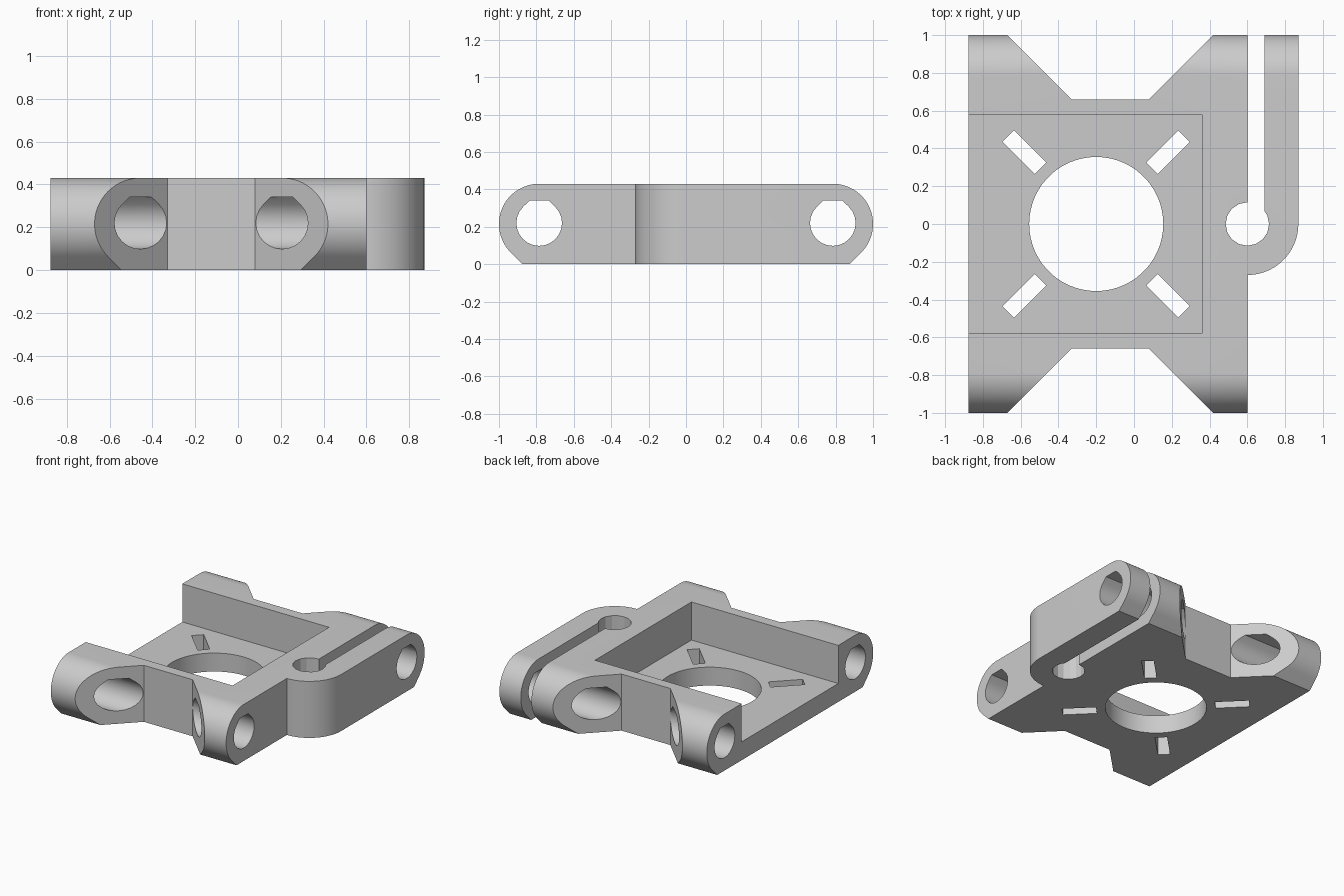
import bpy
import bmesh
from math import cos, sin, radians
from mathutils import Matrix, Vector

default = bpy.data.objects.get("Cube")
if default:
    bpy.data.objects.remove(default, do_unlink=True)

HEIGHT = 0.43
ROD_Y, ROD_Z = 0.785, HEIGHT / 2
CENTRE_X = -0.2

grey = bpy.data.materials.new("light grey plastic")
grey.use_nodes = True
grey.diffuse_color = (0.6, 0.6, 0.6, 1)
grey.node_tree.nodes["Principled BSDF"].inputs["Base Color"].default_value = (0.6, 0.6, 0.6, 1)


def arc(cx, cy, r, start, end, steps):
    angles = [radians(start + (end - start) * i / steps) for i in range(steps + 1)]
    return [(cx + r * cos(a), cy + r * sin(a)) for a in angles]


def prism(name, profile, low, high, axis="Z"):
    """Extrude a flat profile along Z (profile is x, y) or X (profile is y, z)."""
    place = (lambda u, v, w: (u, v, w)) if axis == "Z" else (lambda u, v, w: (w, u, v))
    bm = bmesh.new()
    base = bm.faces.new([bm.verts.new(place(u, v, low)) for u, v in profile])
    grown = bmesh.ops.extrude_face_region(bm, geom=[base])["geom"]
    bmesh.ops.translate(bm, verts=[g for g in grown if isinstance(g, bmesh.types.BMVert)],
                        vec=Vector(place(0, 0, high - low)))
    bmesh.ops.recalc_face_normals(bm, faces=bm.faces)
    mesh = bpy.data.meshes.new(name)
    bm.to_mesh(mesh)
    bm.free()
    mesh.materials.append(grey)
    obj = bpy.data.objects.new(name, mesh)
    bpy.context.scene.collection.objects.link(obj)
    return obj


def rectangle(x0, x1, y0, y1):
    return [(x0, y0), (x1, y0), (x1, y1), (x0, y1)]


# Side profile: round ends with a 45 degree underside
right_end = [(ROD_Y + 0.089, 0)] + arc(ROD_Y, ROD_Z, ROD_Z, -45, 90, 30)
left_end = [(-y, z) for y, z in reversed(right_end)]
carriage = prism("carriage_body", right_end + left_end, -1, 1, "X")

# Plan outline: notched front and back, clamp arm on one side
front_edge = [(-0.875, -1.1), (-0.77, -1.1), (-0.33, -0.66),
              (0.08, -0.66), (0.52, -1.1), (0.6, -1.1)]
back_edge = [(x, -y) for x, y in reversed(front_edge)]
clamp_arm = arc(0.6, 0, 0.27, -90, 0, 24) + [(0.87, 1.1), (0.69, 1.1), (0.69, 0.03), (0.6, 0.03)]
outline = prism("plan_outline", front_edge + clamp_arm + back_edge, -0.2, 0.7)

# Open pocket, central bore and clamp relief hole
cutters = [
    prism("pocket_cutter", rectangle(-1, 0.36, -0.58, 0.58), 0.14, 0.7),
    prism("bore_cutter", arc(CENTRE_X, 0, 0.355, 0, 354, 59), -0.2, 0.7),
    prism("relief_cutter", arc(0.6, 0, 0.115, 0, 337.5, 15), -0.2, 0.7),
]

# Rod holes with a flat-topped teardrop section
for side in (-1, 1):
    hole = arc(side * ROD_Y, ROD_Z + 0.005, 0.122, 135, 405, 18)
    hole += [(side * ROD_Y + 0.052, 0.34), (side * ROD_Y - 0.052, 0.34)]
    cutters.append(prism("rod_hole_cutter", hole, -1.2, 1.2, "X"))

# Four diagonal mounting slots around the bore
for quarter in range(4):
    slot = prism("slot_cutter", rectangle(0.418, 0.658, -0.0425, 0.0425), -0.2, 0.3)
    slot.data.transform(Matrix.Translation((CENTRE_X, 0, 0))
                        @ Matrix.Rotation(radians(45 + 90 * quarter), 4, "Z"))
    cutters.append(slot)

for tool in [outline] + cutters:
    tool.hide_render = True
    mod = carriage.modifiers.new(tool.name, "BOOLEAN")
    mod.operation = "INTERSECT" if tool is outline else "DIFFERENCE"
    mod.solver = "EXACT"
    mod.object = tool

# Bake the cuts and discard the helpers
bpy.context.view_layer.update()
graph = bpy.context.evaluated_depsgraph_get()
finished = bpy.data.meshes.new_from_object(carriage.evaluated_get(graph))
carriage.modifiers.clear()
carriage.data = finished
finished.materials.clear()
finished.materials.append(grey)
for face in finished.polygons:
    face.material_index = 0
for tool in [outline] + cutters:
    bpy.data.objects.remove(tool, do_unlink=True)

bpy.ops.object.select_all(action="DESELECT")
carriage.select_set(True)
bpy.context.view_layer.objects.active = carriage
bpy.ops.object.shade_smooth_by_angle(angle=radians(20))
